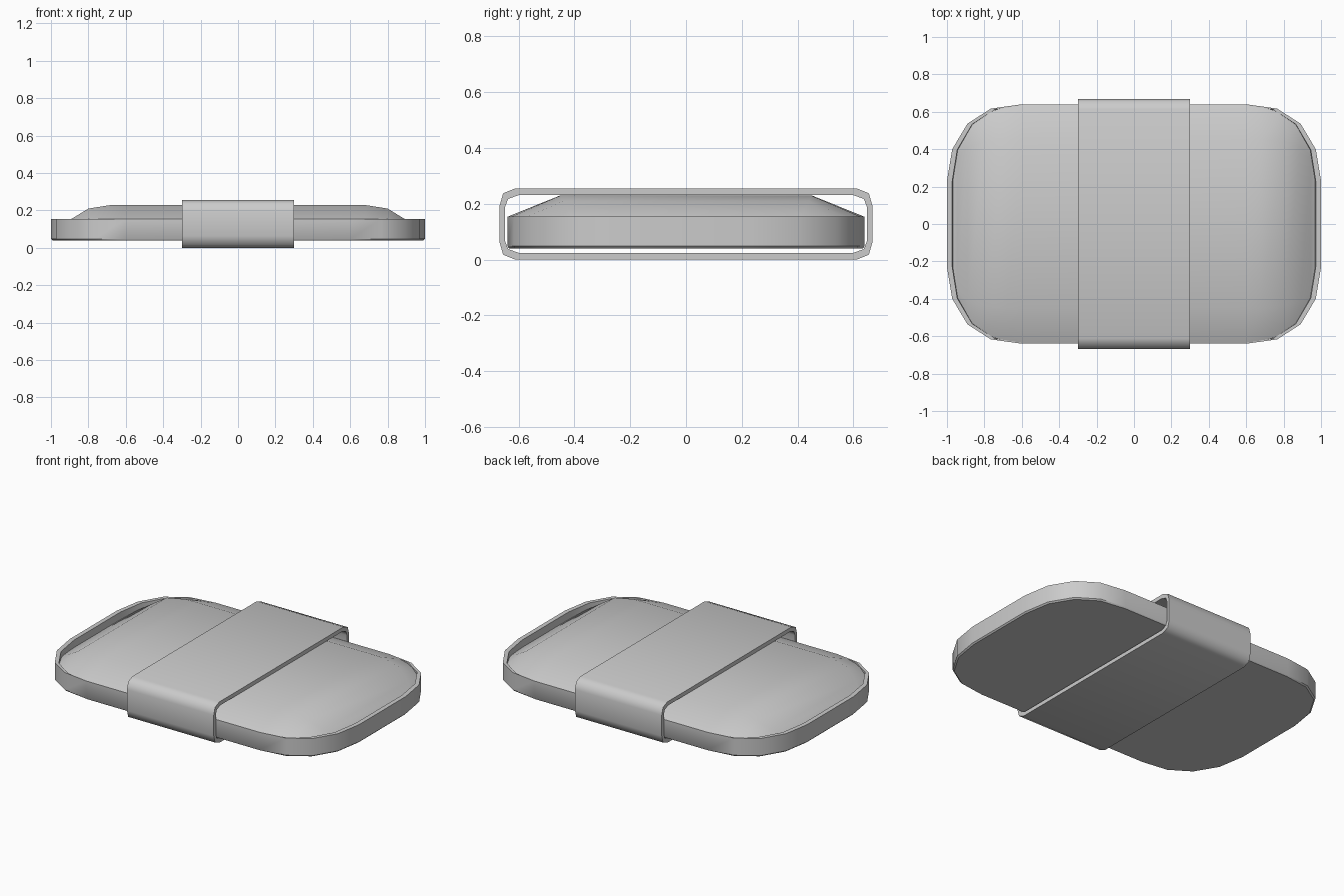
import bpy, bmesh, math

if "Cube" in bpy.data.objects:
    bpy.data.objects.remove(bpy.data.objects["Cube"])


def finish(name, bm, angle):
    bmesh.ops.recalc_face_normals(bm, faces=bm.faces)
    mesh = bpy.data.meshes.new(name)
    bm.to_mesh(mesh)
    bm.free()
    ob = bpy.data.objects.new(name, mesh)
    bpy.context.collection.objects.link(ob)
    bpy.ops.object.select_all(action='DESELECT')
    ob.select_set(True)
    bpy.context.view_layer.objects.active = ob
    bpy.ops.object.shade_smooth_by_angle(angle=math.radians(angle))
    return ob


def mirror4(quarter):
    # closed loop from the points of one quadrant
    half = quarter + [(-x, y) for x, y in reversed(quarter)]
    return half + [(-x, -y) for x, y in half]


def bridge(bm, a, b):
    n = len(a)
    for i in range(n):
        j = (i + 1) % n
        bm.faces.new((a[i], a[j], b[j], b[i]))


# Tray: open rounded shell with a thin rim
outline = mirror4([(1, .23), (.972, .40), (.89, .537), (.765, .617), (.60, .64)])
bm = bmesh.new()
rings = []
for sx, sy, z in ((.992, .99, .04), (1, 1, .048), (1, 1, .155), (.972, .993, .155), (.965, .985, .055)):
    rings.append([bm.verts.new((x * sx, y * sy, z)) for x, y in outline])
for a, b in zip(rings, rings[1:]):
    bridge(bm, a, b)
bm.faces.new(rings[0])
bm.faces.new(rings[-1])
finish("tray", bm, 40)

# Lid film: lofted dome; station = x, half width, edge z, ridge half width, ridge z
right = [(.60, .638, .154, .45, .23), (.68, .629, .152, .45, .229), (.80, .592, .143, .44, .21),
         (.89, .53, .127, .41, .155), (.945, .40, .115, .36, .124), (.97, .27, .11, .24, .11)]
stations = [(-s[0],) + s[1:] for s in reversed(right)] + right
bm = bmesh.new()
rows = [[bm.verts.new((x, y, z)) for y, z in ((-w, ze), (-r, zt), (r, zt), (w, ze))]
        for x, w, ze, r, zt in stations]
for a, b in zip(rows, rows[1:]):
    for i in range(3):
        bm.faces.new((a[i], b[i], b[i + 1], a[i + 1]))
finish("lid_film", bm, 40)

# Sleeve: card band wrapped around the middle
mid = .1275
outer = mirror4([(.668, .065), (.655, .110), (.612, .1275)])
inner = mirror4([(.648, .062), (.637, .090), (.600, .103)])
bm = bmesh.new()
loops = []
for prof, x in ((outer, -.3), (outer, .3), (inner, .3), (inner, -.3)):
    loops.append([bm.verts.new((x, y, z + mid)) for y, z in prof])
for i in range(4):
    bridge(bm, loops[i], loops[(i + 1) % 4])
finish("sleeve", bm, 60)
